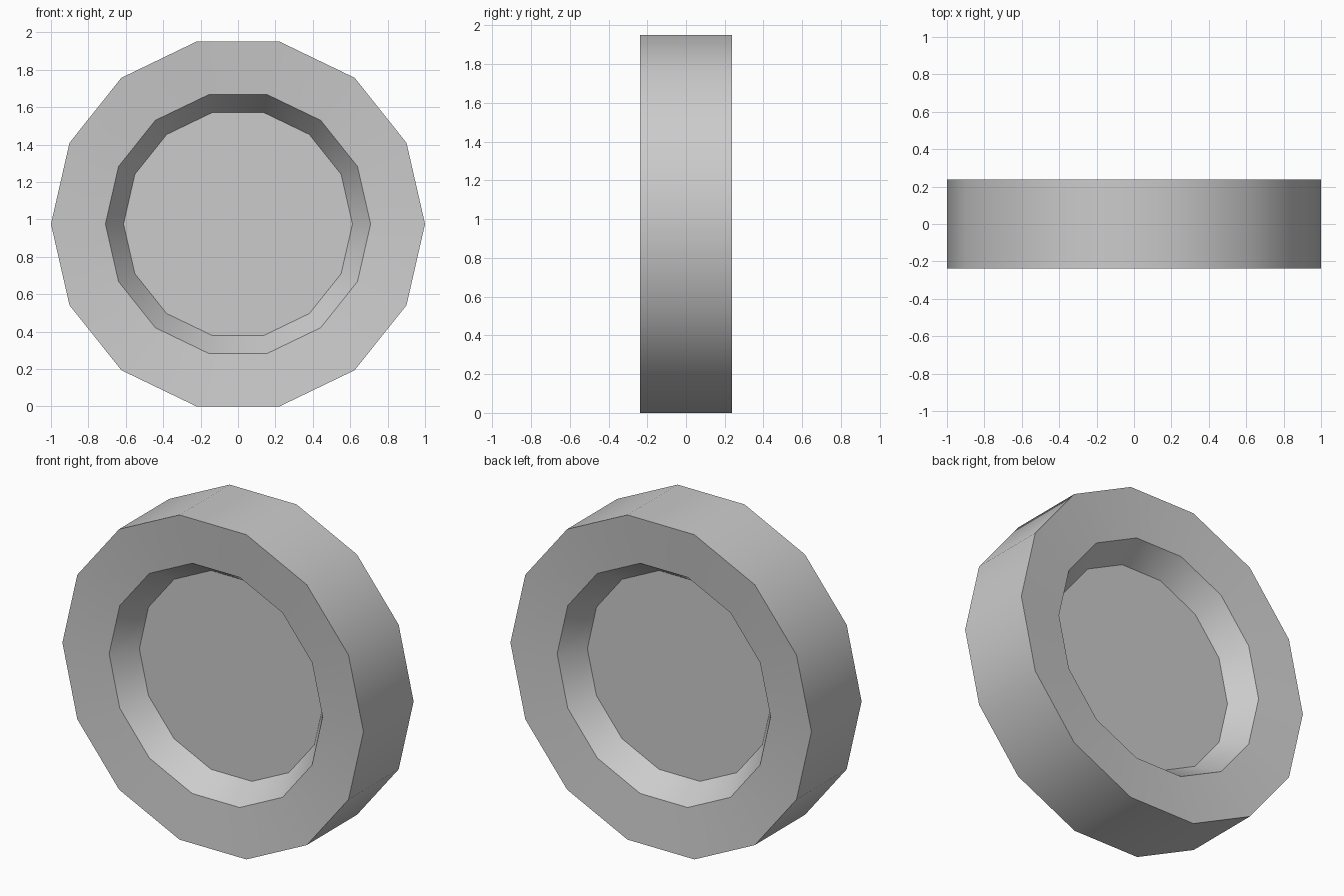
import bpy, bmesh
from math import cos, sin, pi, radians

if "Cube" in bpy.data.objects:
    bpy.data.objects.remove(bpy.data.objects["Cube"])

SIDES = 14
CENTRE_Z = cos(pi / SIDES)  # the wheel rests on a flat side

# Half profile (radius, y), front recess floor to outer tread edge
front = [(0.612, -0.062), (0.709, -0.21), (1.0, -0.238)]
profile = front + [(r, -y) for r, y in reversed(front)]

bm = bmesh.new()
rings = [[bm.verts.new((r * cos(2 * pi * i / SIDES), y,
                        CENTRE_Z + r * sin(2 * pi * i / SIDES)))
          for i in range(SIDES)] for r, y in profile]

# Recess walls, rim faces and tread
for a, b in zip(rings, rings[1:]):
    for i in range(SIDES):
        j = (i + 1) % SIDES
        bm.faces.new((a[i], a[j], b[j], b[i]))

# Recessed hub floors, front and back
bm.faces.new(rings[0])
bm.faces.new(rings[-1])
bmesh.ops.recalc_face_normals(bm, faces=bm.faces[:])

mesh = bpy.data.meshes.new("wheel")
bm.to_mesh(mesh)
bm.free()
wheel = bpy.data.objects.new("wheel", mesh)
bpy.context.collection.objects.link(wheel)

# Smooth around the tread, crisp at the rims
bpy.context.view_layer.objects.active = wheel
wheel.select_set(True)
bpy.ops.object.shade_smooth_by_angle(angle=radians(30))
